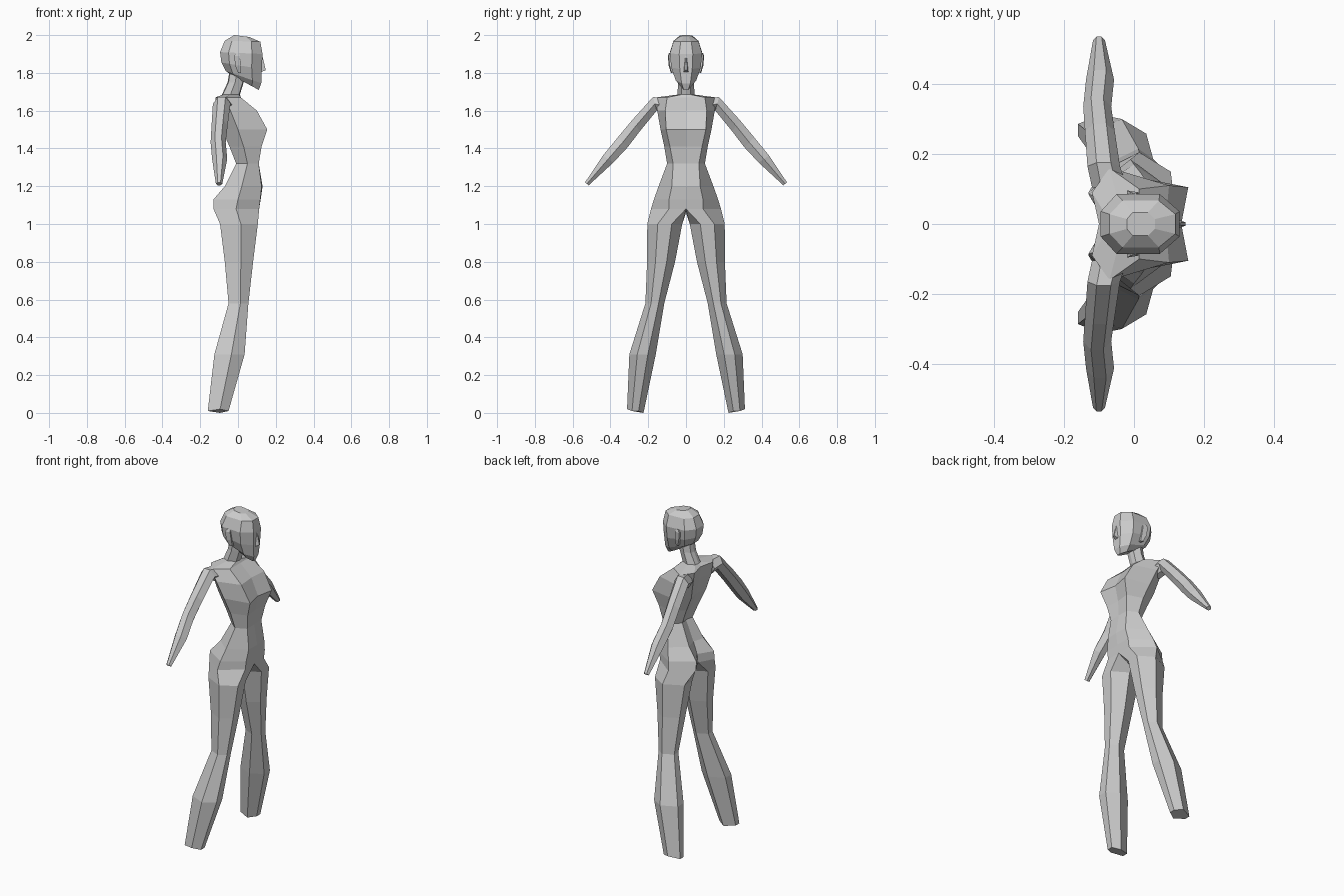
import bpy, bmesh

skin = bpy.data.materials.new("plain_grey")
skin.diffuse_color = (0.6, 0.6, 0.6, 1)


def loft(name, rings, closed, caps=(False, False), mirror=True):
    """Skin a list of rings, then mirror the half across y = 0."""
    bm = bmesh.new()
    rows = [[bm.verts.new(p) for p in ring] for ring in rings]
    n = len(rows[0])
    for a, b in zip(rows, rows[1:]):
        for i in range(n if closed else n - 1):
            j = (i + 1) % n
            bm.faces.new((a[i], a[j], b[j], b[i]))
    for row, cap in zip((rows[0], rows[-1]), caps):
        if cap:
            bm.faces.new(row)
    if mirror:
        dup = bmesh.ops.duplicate(bm, geom=bm.verts[:] + bm.edges[:] + bm.faces[:])
        for v in dup["geom"]:
            if isinstance(v, bmesh.types.BMVert):
                v.co.y *= -1
    bmesh.ops.remove_doubles(bm, verts=bm.verts[:], dist=0.0005)
    bmesh.ops.recalc_face_normals(bm, faces=bm.faces[:])
    me = bpy.data.meshes.new(name)
    bm.to_mesh(me)
    bm.free()
    me.materials.append(skin)
    ob = bpy.data.objects.new(name, me)
    bpy.context.collection.objects.link(ob)
    return ob


# Torso and neck: z, back centre x, back (x, y), side (x, y), front (x, y), front centre x
sections = [
    (1.08, -0.08, -0.13, 0.09, -0.01, 0.185, 0.112, 0.09, 0.11),
    (1.13, -0.075, -0.13, 0.085, 0.0, 0.17, 0.118, 0.09, 0.12),
    (1.20, -0.05, -0.07, 0.07, 0.02, 0.145, 0.125, 0.075, 0.13),
    (1.32, 0.0, -0.01, 0.05, 0.05, 0.10, 0.11, 0.068, 0.11),
    (1.41, -0.035, -0.045, 0.06, 0.03, 0.115, 0.125, 0.085, 0.115),
    (1.50, -0.07, -0.085, 0.07, 0.0, 0.135, 0.155, 0.105, 0.135),
    (1.60, -0.09, -0.11, 0.09, -0.04, 0.152, 0.10, 0.11, 0.09),
    (1.67, -0.10, -0.12, 0.09, -0.07, 0.16, 0.015, 0.10, 0.015),
    (1.685, -0.085, -0.08, 0.025, -0.04, 0.045, 0.005, 0.025, 0.01),
    (1.75, -0.055, -0.05, 0.025, -0.015, 0.042, 0.025, 0.025, 0.03),
    (1.81, -0.045, -0.04, 0.025, -0.005, 0.045, 0.035, 0.025, 0.04),
]
torso = [[(bc, 0, z), (bx, by, z), (sx, sy, z), (fx, fy, z), (fc, 0, z)]
         for z, bc, bx, by, sx, sy, fx, fy, fc in sections]
loft("torso_and_neck", torso, False)

# Legs: start on the hip section, then z, back x, front x, inner y, outer y
legs = [torso[0] + [(0.02, 0, 1.06)]]
for z, xb, xf, yi, yo in [(1.0, -0.095, 0.105, 0.02, 0.205),
                          (0.80, -0.07, 0.08, 0.058, 0.206),
                          (0.58, -0.05, 0.055, 0.115, 0.215),
                          (0.31, -0.125, 0.035, 0.16, 0.30),
                          (0.01, -0.16, -0.05, 0.225, 0.312)]:
    w, xm = yo - yi, (xb + xf) / 2 + 0.01
    tilt = 0.01 if z < 0.1 else 0       # soles slope slightly inwards
    legs.append([(xb, yi + 0.3 * w, z), (xb, yi + 0.7 * w, z), (xm, yo, z + tilt),
                 (xf, yi + 0.7 * w, z), (xf, yi + 0.3 * w, z), (xm, yi, z - tilt)])
loft("legs", legs, True, (False, True))

# Arms: top (y, z), bottom (y, z), back x, front x
arms = []
for ty, tz, by, bz, xb, xf in [(0.10, 1.665, 0.11, 1.58, -0.12, -0.02),
                               (0.175, 1.672, 0.155, 1.60, -0.133, -0.04),
                               (0.285, 1.55, 0.245, 1.49, -0.14, -0.055),
                               (0.36, 1.46, 0.31, 1.405, -0.145, -0.065),
                               (0.44, 1.362, 0.385, 1.325, -0.137, -0.057),
                               (0.535, 1.22, 0.515, 1.205, -0.117, -0.083)]:
    my, mz, d = (ty + by) / 2, (tz + bz) / 2, 0.28 * (xf - xb)
    arms.append([(xb, my, mz), (xb + d, ty, tz), (xf - d, ty, tz),
                 (xf, my, mz), (xf - d, by, bz), (xb + d, by, bz)])
loft("arms", arms, True, (True, True))

# Head: back z, front z, back x, front x, half width
head = []
for zb, zf, xb, xf, w in [(1.785, 1.71, -0.03, 0.11, 0.03),
                          (1.81, 1.745, -0.065, 0.123, 0.058),
                          (1.855, 1.82, -0.088, 0.126, 0.082),
                          (1.91, 1.90, -0.095, 0.13, 0.09),
                          (1.97, 1.965, -0.07, 0.118, 0.07),
                          (2.0, 1.99, -0.02, 0.06, 0.035)]:
    ring = []
    for t, s in [(0, 0), (0, 0.4), (0.2, 0.95), (0.75, 0.95), (1, 0.4), (1, 0)]:
        ring.append((xb + t * (xf - xb), s * w, zb + t * (zf - zb)))
    head.append(ring)
loft("head", head, False, (True, True))

# Nose: a wedge widening down to its tip
loft("nose", [[(0.115, 0.0, 1.80), (0.115, 0.016, 1.80), (0.147, 0.005, 1.815), (0.147, 0, 1.815)],
              [(0.115, 0.0, 1.89), (0.115, 0.006, 1.89), (0.129, 0.003, 1.89), (0.129, 0, 1.89)]],
     False, (True, True))

# Ears: small tapered plates on the sides of the head
loft("ears", [[(x0, 0.06, z), (x0, y, z), (x1, y - 0.005, z), (x1, 0.06, z)]
              for z, x0, x1, y in [(1.80, 0.0, 0.015, 0.08), (1.84, -0.015, 0.015, 0.092),
                                   (1.89, -0.02, 0.01, 0.096), (1.905, -0.01, 0.005, 0.09)]],
     True, (True, True))
